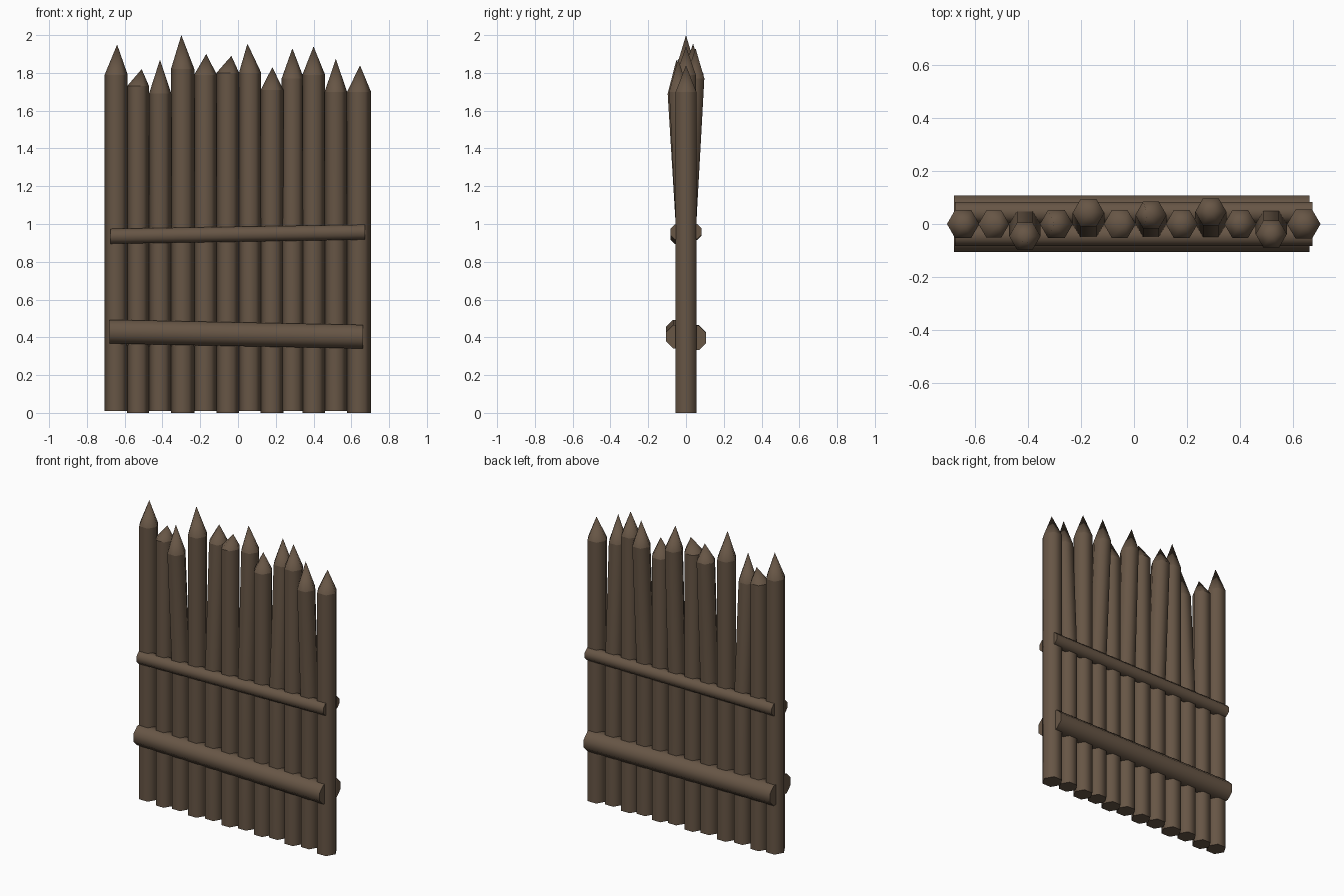
import bpy, bmesh, math
from mathutils import Vector

if "Cube" in bpy.data.objects:
    bpy.data.objects.remove(bpy.data.objects["Cube"])

wood = bpy.data.materials.new("dark brown wood")
wood.diffuse_color = (0.135, 0.092, 0.060, 1)
wood.use_nodes = True
wood.node_tree.nodes["Principled BSDF"].inputs["Base Color"].default_value = wood.diffuse_color


def tube(name, rings, sides, axes, phase=0.0, tip=None):
    """Loft rings of (centre, radius); cap the ends, optionally with a point."""
    u, v = (Vector(a) for a in axes)
    bm = bmesh.new()
    loops = []
    for c, r in rings:
        loop = []
        for i in range(sides):
            a = phase + 2 * math.pi * i / sides
            loop.append(bm.verts.new(Vector(c) + u * r * math.cos(a) + v * r * math.sin(a)))
        loops.append(loop)
    for a, b in zip(loops, loops[1:]):
        for i in range(sides):
            j = (i + 1) % sides
            bm.faces.new((a[i], a[j], b[j], b[i]))
    bm.faces.new(loops[0][::-1])
    if tip:
        t = bm.verts.new(tip)
        for i in range(sides):
            bm.faces.new((loops[-1][i], loops[-1][(i + 1) % sides], t))
    else:
        bm.faces.new(loops[-1])
    bmesh.ops.recalc_face_normals(bm, faces=bm.faces)
    for f in bm.faces:
        f.smooth = True
    # crisp edges at the cut ends and at the shoulder of the point
    for loop in (loops[0], loops[-1]):
        for i in range(sides):
            e = bm.edges.get((loop[i], loop[(i + 1) % sides]))
            e.smooth = False
    me = bpy.data.meshes.new(name)
    bm.to_mesh(me)
    bm.free()
    me.materials.append(wood)
    ob = bpy.data.objects.new(name, me)
    bpy.context.collection.objects.link(ob)


# Stakes: x, radius, shoulder height, tip height, tip x, lean in y at the top
stakes = [
    (-0.645, 0.061, 1.79, 1.95, -0.640, 0.0),
    (-0.529, 0.058, 1.73, 1.82, -0.510, 0.0),
    (-0.412, 0.059, 1.69, 1.87, -0.413, -0.046),
    (-0.293, 0.062, 1.82, 2.00, -0.300, 0.0),
    (-0.172, 0.060, 1.79, 1.90, -0.168, 0.042),
    (-0.054, 0.060, 1.80, 1.89, -0.035, 0.0),
    (0.064, 0.059, 1.80, 1.955, 0.050, 0.034),
    (0.180, 0.060, 1.71, 1.83, 0.182, 0.0),
    (0.290, 0.059, 1.77, 1.93, 0.288, 0.046),
    (0.401, 0.060, 1.79, 1.94, 0.400, 0.0),
    (0.518, 0.059, 1.70, 1.875, 0.518, -0.038),
    (0.641, 0.063, 1.70, 1.84, 0.646, 0.0),
]
for n, (x, r, zs, zt, xt, lean) in enumerate(stakes):
    rings = [((x, 0, 0.01 * ((n + 1) % 2)), r), ((x, 0, 0.94), r),
             ((x, lean, zs), r)]
    tube(f"stake_{n + 1}", rings, 6, ((1, 0, 0), (0, 1, 0)),
         tip=(xt, lean * 1.1, zt))

# Rails: name, y, radius, left end (x, z), right end (x, z)
rails = [
    ("front_lower_rail", -0.042, 0.068, (-0.68, 0.430), (0.663, 0.403)),
    ("back_lower_rail", 0.042, 0.070, (-0.68, 0.400), (0.663, 0.397)),
    ("front_upper_rail", -0.043, 0.043, (-0.675, 0.935), (0.673, 0.957)),
    ("back_upper_rail", 0.043, 0.043, (-0.675, 0.955), (0.673, 0.960)),
]
for name, y, r, (x0, z0), (x1, z1) in rails:
    tube(name, [((x0, y, z0), r), ((x1, y, z1), r)], 8,
         ((0, 1, 0), (0, 0, 1)), phase=math.pi / 8)
